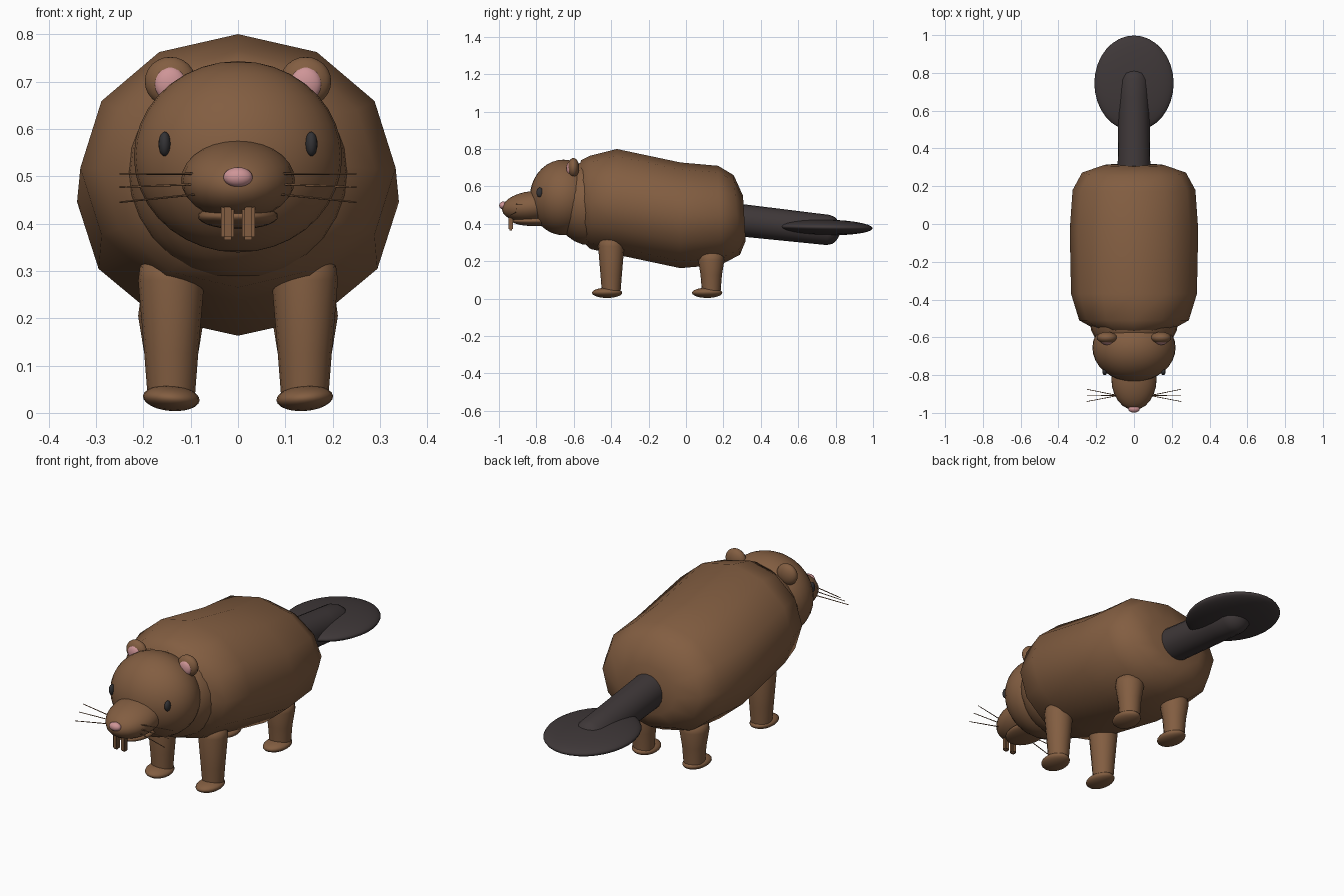
import bpy, bmesh, math
from mathutils import Vector, Matrix

if "Cube" in bpy.data.objects:
    bpy.data.objects.remove(bpy.data.objects["Cube"])


def material(name, rgb):
    m = bpy.data.materials.new(name)
    m.diffuse_color = (*rgb, 1)
    m.use_nodes = True
    m.node_tree.nodes["Principled BSDF"].inputs["Base Color"].default_value = m.diffuse_color
    return m


BROWN = material("brown_fur", (0.225, 0.111, 0.053))
DARK = material("dark_tail", (0.049, 0.039, 0.040))
PINK = material("pink_skin", (0.62, 0.30, 0.31))
BLACK = material("eye_black", (0.033, 0.032, 0.035))


def finish(name, bm, mat, angle=60):
    bmesh.ops.recalc_face_normals(bm, faces=bm.faces)
    me = bpy.data.meshes.new(name)
    bm.to_mesh(me)
    bm.free()
    ob = bpy.data.objects.new(name, me)
    bpy.context.collection.objects.link(ob)
    me.materials.append(mat)
    bpy.context.view_layer.objects.active = ob
    ob.select_set(True)
    bpy.ops.object.shade_smooth_by_angle(angle=math.radians(angle))
    ob.select_set(False)
    return ob


def ball(name, loc, radii, mat, seg=24, rings=14, rot=(0, 0, 0)):
    bm = bmesh.new()
    bmesh.ops.create_uvsphere(bm, u_segments=seg, v_segments=rings, radius=1)
    ob = finish(name, bm, mat)
    ob.location, ob.scale, ob.rotation_euler = loc, radii, rot
    return ob


def loft(name, rings, mat, angle=60):
    """Skin a list of equally sized point rings and cap both ends."""
    bm = bmesh.new()
    vs = [[bm.verts.new(p) for p in r] for r in rings]
    n = len(vs[0])
    for a, b in zip(vs, vs[1:]):
        for i in range(n):
            j = (i + 1) % n
            bm.faces.new((a[i], a[j], b[j], b[i]))
    bm.faces.new(vs[0])
    bm.faces.new(vs[-1])
    return finish(name, bm, mat, angle)


def tube(name, path, mat, seg=16):
    """Round tube through (point, radius) pairs along a nearly straight path."""
    axis = (Vector(path[-1][0]) - Vector(path[0][0])).normalized()
    q = Vector((0, 0, 1)).rotation_difference(axis)
    rings = []
    for p, r in path:
        rings.append([Vector(p) + q @ Vector((r * math.cos(t), r * math.sin(t), 0))
                      for t in (2 * math.pi * i / seg for i in range(seg))])
    return loft(name, rings, mat)


# Body: faceted barrel; sections are y, half width, bottom, top, backward lean
sections = [(-0.585, 0.14, 0.35, 0.67, 0), (-0.56, 0.20, 0.31, 0.74, 0),
            (-0.51, 0.29, 0.265, 0.765, 0), (-0.37, 0.333, 0.235, 0.80, 0),
            (-0.03, 0.34, 0.163, 0.728, 0), (0.18, 0.325, 0.182, 0.71, 0.03),
            (0.272, 0.275, 0.235, 0.66, 0.08), (0.312, 0.16, 0.31, 0.55, 0.06)]
rings = []
for y, w, zb, zt, lean in sections:
    zc, h = (zb + zt) / 2, (zt - zb) / 2
    rings.append([(w * math.sin(t), y - lean * h * math.cos(t), zc + h * math.cos(t))
                  for t in (math.pi * i / 6 for i in range(12))])
loft("body", rings, BROWN, 50)

# Neck, head, muzzle and lower jaw
ball("neck", (0, -0.51, 0.51), (0.235, 0.20, 0.225), BROWN)
ball("head", (0, -0.655, 0.541), (0.22, 0.18, 0.202), BROWN, 32, 18)
ball("muzzle", (0, -0.82, 0.492), (0.12, 0.165, 0.083), BROWN, rot=(0.1, 0, 0))
ball("lower_jaw", (0, -0.81, 0.415), (0.085, 0.12, 0.027), BROWN)
ball("nose", (0, -0.978, 0.498), (0.031, 0.021, 0.021), PINK, 16, 10)

# Front teeth, eyes, ears, whiskers
for s, side in ((-1, "left"), (1, "right")):
    bm = bmesh.new()
    bmesh.ops.create_cube(bm, size=1)
    bmesh.ops.scale(bm, vec=(0.028, 0.026, 0.075), verts=bm.verts)
    bmesh.ops.bevel(bm, geom=bm.edges[:], offset=0.006, segments=2, affect='EDGES')
    bmesh.ops.translate(bm, vec=(s * 0.022, -0.937, 0.403), verts=bm.verts)
    finish(side + "_tooth", bm, BROWN)

    ball(side + "_eye", (s * 0.155, -0.782, 0.568), (0.013, 0.018, 0.026), BLACK, 16, 10)
    ball(side + "_ear", (s * 0.143, -0.602, 0.70), (0.054, 0.031, 0.052), BROWN, 20, 12)
    ball(side + "_inner_ear", (s * 0.143, -0.622, 0.695), (0.034, 0.018, 0.036), PINK, 16, 10)

    for i, (z0, z1, y1) in enumerate(((0.505, 0.505, -0.875), (0.483, 0.477, -0.907),
                                      (0.462, 0.445, -0.94))):
        tube(f"{side}_whisker_{i + 1}", [((s * 0.085, -0.908, z0), 0.0024),
                                         ((s * 0.25, y1, z1), 0.0018)], BROWN, 6)

    # Legs: two tapered segments with a rounded hip and a flat foot
    for name, y, top in (("front", -0.40, 0.31), ("back", 0.135, 0.235)):
        x = s * 0.141
        tube(f"{side}_{name}_leg", [((x, y, 0.035), 0.050), ((x, y, 0.125), 0.057),
                                    ((x, y, top - 0.03), 0.070), ((x, y, top), 0.066),
                                    ((x, y, top + 0.02), 0.040)], BROWN)
        ball(f"{side}_{name}_foot", (x, y - 0.022, 0.031), (0.060, 0.081, 0.027),
             BROWN, 20, 12, (0, s * -0.08, 0))

# Tail stem with a rounded end, and its flat paddle
start, end = Vector((0, 0.25, 0.424)), Vector((0, 0.76, 0.367))
path = [(start.lerp(end, t), 0.087 - 0.006 * t) for t in (0, 0.2, 0.4, 0.6, 0.8, 1)]
step = (end - start).normalized()
path += [(end + step * 0.065 * math.sin(a), 0.081 * math.cos(a)) for a in (0.5, 0.9, 1.25, 1.5)]
tube("tail_stem", path, DARK, 20)
ball("tail_paddle", (0, 0.745, 0.381), (0.21, 0.253, 0.042), DARK, 32, 14, (-0.02, 0, 0))
